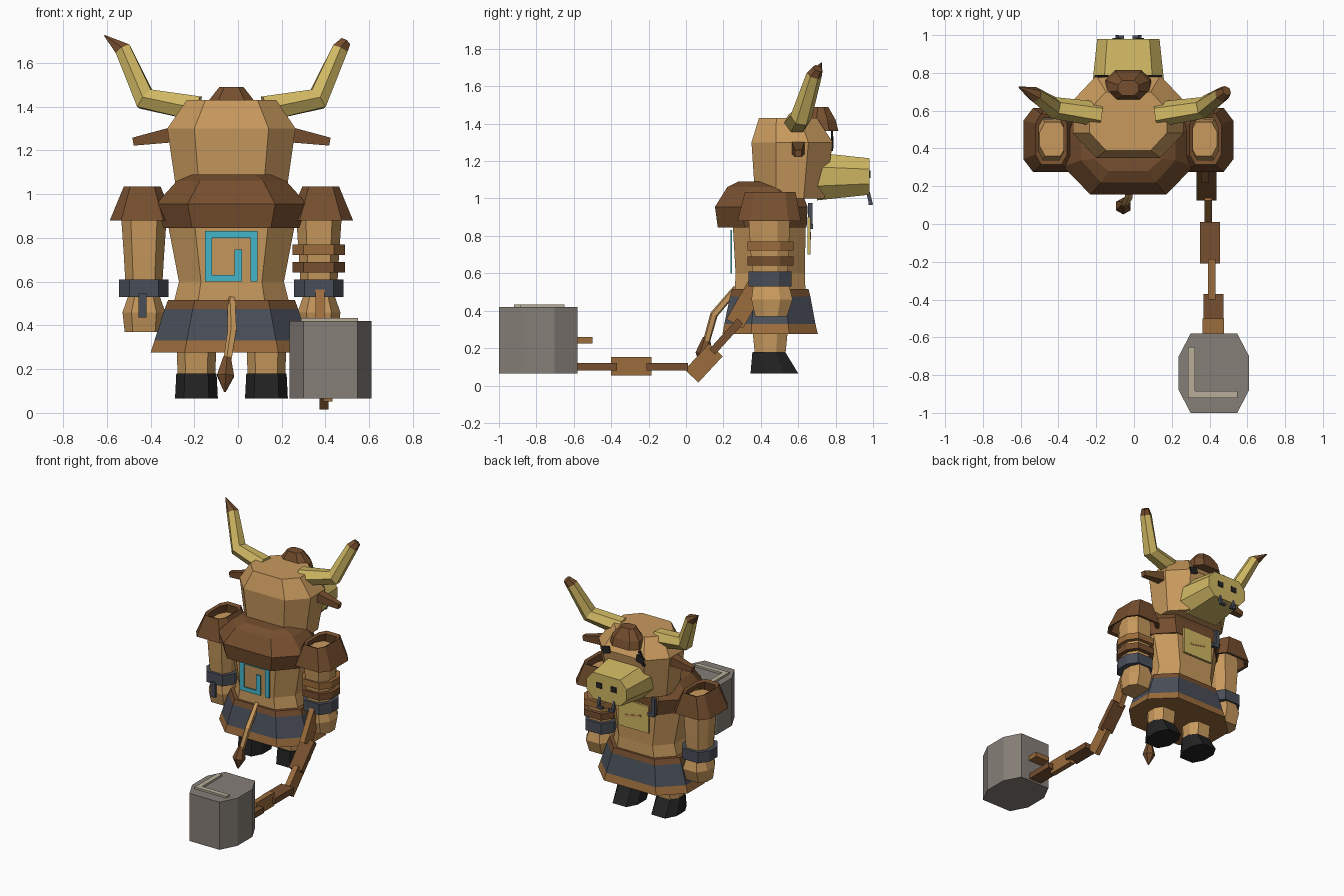
import bpy, bmesh, math
from mathutils import Vector, Matrix

CX = -0.03  # centre line of the body
COLOURS = {
    "tan": (0.58, 0.32, 0.11), "brown": (0.18, 0.078, 0.028), "horn_yellow": (0.63, 0.48, 0.125),
    "stone_grey": (0.235, 0.21, 0.185), "slate": (0.066, 0.076, 0.098), "black": (0.017, 0.017, 0.018),
    "teal": (0.06, 0.47, 0.6), "bronze": (0.33, 0.15, 0.045), "beige": (0.48, 0.42, 0.32),
}
MATS = {}
for n, c in COLOURS.items():
    MATS[n] = bpy.data.materials.new(n)
    MATS[n].diffuse_color = (*c, 1)


def finish(name, bm, mats):
    bmesh.ops.recalc_face_normals(bm, faces=bm.faces)
    me = bpy.data.meshes.new(name)
    bm.to_mesh(me)
    bm.free()
    for m in mats:
        me.materials.append(MATS[m])
    ob = bpy.data.objects.new(name, me)
    bpy.context.collection.objects.link(ob)
    return ob


def skin(name, loops, mats, closed=False):
    """Join vertex loops; one material, or one for each band."""
    bm = bmesh.new()
    rings = [[bm.verts.new(p) for p in lp] for lp in loops]
    names = list(dict.fromkeys(mats))
    pairs = list(zip(rings, rings[1:])) + ([(rings[-1], rings[0])] if closed else [])
    for i, (a, b) in enumerate(pairs):
        for j in range(len(a)):
            k = (j + 1) % len(a)
            f = bm.faces.new((a[j], a[k], b[k], b[j]))
            f.material_index = names.index(mats[min(i, len(mats) - 1)])
    if not closed:
        bm.faces.new(rings[0]).material_index = names.index(mats[0])
        bm.faces.new(rings[-1]).material_index = names.index(mats[-1])
    return finish(name, bm, names)


def octagon(cx, z, hx, y0, y1, kx=0.58, ky=0.4):
    cy, hy = (y0 + y1) / 2, (y1 - y0) / 2
    return [(cx + x * hx, cy + y * hy, z) for x, y in
            ((kx, -1), (1, -ky), (1, ky), (kx, 1), (-kx, 1), (-1, ky), (-1, -ky), (-kx, -1))]


def loft(name, rings, *mats, cx=CX, closed=False, kx=0.58, ky=0.4):
    return skin(name, [octagon(cx, *r, kx, ky) for r in rings], mats, closed)


def tube(name, path, mats, sides=6):
    """Path of (x, y, z, radius)."""
    pts = [Vector(p[:3]) for p in path]
    loops = []
    for i, p in enumerate(pts):
        t = (pts[min(i + 1, len(pts) - 1)] - pts[max(i - 1, 0)]).normalized()
        u = t.cross(Vector((0, 1, 0))).normalized()
        v = t.cross(u)
        ang = [2 * math.pi * (j + 0.5) / sides for j in range(sides)]
        loops.append([p + path[i][3] * (u * math.cos(a) + v * math.sin(a)) for a in ang])
    return skin(name, loops, mats)


def box(name, c, size, mat, rx=0, ry=0, rz=0):
    bm = bmesh.new()
    rot = Matrix.Rotation(rz, 4, 'Z') @ Matrix.Rotation(ry, 4, 'Y') @ Matrix.Rotation(rx, 4, 'X')
    bmesh.ops.create_cube(bm, size=1, matrix=Matrix.Translation(c) @ rot @ Matrix.Diagonal((*size, 1)))
    return finish(name, bm, [mat])


# torso, skirt and fur mantle
loft("torso", [(0.48, 0.27, 0.26, 0.64), (0.60, 0.24, 0.265, 0.635),
               (0.86, 0.29, 0.25, 0.64), (1.0, 0.24, 0.28, 0.6)], "tan")
loft("skirt", [(0.275, 0.37, 0.195, 0.705), (0.33, 0.352, 0.205, 0.692), (0.475, 0.305, 0.235, 0.665),
               (0.515, 0.29, 0.245, 0.655)], "bronze", "slate", "brown")
loft("mantle", [(0.845, 0.31, 0.17, 0.645), (0.955, 0.345, 0.155, 0.65), (1.06, 0.25, 0.22, 0.61),
                (1.09, 0.18, 0.28, 0.5)], "brown")

# head and muzzle
loft("head", [(1.0, 0.25, 0.37, 0.74), (1.30, 0.293, 0.35, 0.785), (1.43, 0.205, 0.39, 0.70)], "tan")
loft("hair_tuft", [(1.36, 0.12, 0.65, 0.815), (1.42, 0.11, 0.655, 0.80), (1.49, 0.055, 0.68, 0.76)], "brown")


def muzzle_ring(y, hx, z0, z1):
    return [(x, y, z) for x, z, _ in octagon(CX, 0, hx, z0, z1, 0.68, 0.4)]


skin("muzzle", [muzzle_ring(0.70, 0.195, 0.99, 1.245), muzzle_ring(0.98, 0.165, 1.02, 1.215)], ["horn_yellow"])

for s, side in ((-1, "left"), (1, "right")):
    # face details
    box(side + "_eye", (CX + s * 0.14, 0.784, 1.30), (0.065, 0.009, 0.05), "black", ry=s * 0.25)
    box(side + "_nostril", (CX + s * 0.06, 0.981, 1.13), (0.045, 0.009, 0.04), "black")
    box(side + "_nose_ring", (CX + s * 0.06, 0.98, 1.005), (0.018, 0.02, 0.08), "slate", rx=0.25)
    box(side + "_nose_ring_end", (CX + s * 0.045, 0.987, 0.975), (0.045, 0.02, 0.018), "slate")
    tube(side + "_ear", [(CX + s * 0.25, 0.6, 1.275, 0.052), (CX + s * 0.45, 0.6, 1.24, 0.026)], ["brown"], 4)
    # horns, with one tip broken off
    tip = (CX + s * 0.58, 0.725, 1.725, 0.003) if s < 0 else (CX + 0.52, 0.705, 1.695, 0.028)
    tube(side + "_horn", [(CX + s * 0.15, 0.58, 1.39, 0.066), (CX + s * 0.395, 0.615, 1.435, 0.058),
                          (CX + s * 0.495, 0.685, 1.66, 0.042), tip],
         ["horn_yellow", "horn_yellow", "brown"])
    # legs and hooves
    lx = CX + s * 0.16
    loft(side + "_leg", [(0.15, 0.085, 0.37, 0.53), (0.40, 0.095, 0.345, 0.555)], "tan", cx=lx)
    loft(side + "_hoof", [(0.065, 0.098, 0.345, 0.60), (0.18, 0.092, 0.355, 0.53)], "black", cx=lx)
    # arms
    ax = CX + s * 0.40
    loft(side + "_arm", [(0.55, 0.082, 0.36, 0.54), (0.72, 0.092, 0.345, 0.55), (0.88, 0.103, 0.335, 0.555),
                         (0.98, 0.07, 0.36, 0.54)], "tan", cx=ax)
    loft(side + "_bracer", [(0.53, 0.113, 0.335, 0.565), (0.61, 0.113, 0.335, 0.565)], "slate", cx=ax)
    loft(side + "_hand", [(0.37, 0.088, 0.37, 0.54), (0.46, 0.098, 0.35, 0.57), (0.54, 0.07, 0.36, 0.55)],
         "tan", cx=ax)
    # open-topped shoulder pad
    loft(side + "_shoulder_pad", [(0.88, 0.148, 0.275, 0.615), (1.035, 0.084, 0.315, 0.585),
                                  (1.025, 0.066, 0.34, 0.56), (0.885, 0.13, 0.30, 0.59)],
         "brown", cx=CX + s * 0.408, closed=True, kx=0.65, ky=0.6)

# arm bands and bracer strap
for i, z in enumerate((0.745, 0.665)):
    loft(f"arm_band_{i}", [(z - 0.024, 0.12, 0.33, 0.575), (z + 0.024, 0.12, 0.33, 0.575)],
         "bronze" if i == 0 else "brown", cx=CX + 0.40)
box("bracer_strap", (-0.437, 0.335, 0.49), (0.036, 0.02, 0.11), "slate")
box("brow_scar", (CX - 0.15, 0.78, 1.31), (0.022, 0.01, 0.11), "black", ry=0.35)

# chest plate and hanging clasp
tilted = box("chest_plate", (CX, 0.657, 0.80), (0.25, 0.016, 0.20), "horn_yellow")
box("chest_groove", (CX, 0.666, 0.80), (0.13, 0.006, 0.014), "tan", ry=0.2)
box("mantle_clasp", (CX - 0.17, 0.665, 0.91), (0.03, 0.024, 0.13), "slate")
box("mantle_clasp_foot", (CX - 0.15, 0.667, 0.85), (0.05, 0.022, 0.025), "slate")

# angular spiral painted on the back: x0, x1, z0, z1
for i, (x0, x1, z0, z1) in enumerate(((-0.152, -0.118, 0.6, 0.832), (-0.118, 0.09, 0.80, 0.832),
                                      (0.058, 0.09, 0.6, 0.80), (-0.118, 0.018, 0.6, 0.63),
                                      (-0.016, 0.018, 0.63, 0.748))):
    box(f"back_spiral_{i}", ((x0 + x1) / 2, 0.242, (z0 + z1) / 2), (x1 - x0, 0.009, z1 - z0), "teal")

# tail
tube("tail", [(CX, 0.27, 0.52, 0.02), (CX + 0.005, 0.15, 0.38, 0.022), (CX - 0.02, 0.105, 0.22, 0.02)], ["tan"], 5)
tube("tail_tuft", [(-0.05, 0.11, 0.255, 0.02), (-0.057, 0.095, 0.17, 0.045), (-0.06, 0.085, 0.095, 0.004)],
     ["brown"], 6)

# chain: alternating upright and flat links, from hand to weight (y, z at both ends)
links = [((0.385, 0.55), (0.26, 0.33)), ((0.29, 0.345), (0.14, 0.18)), ((0.16, 0.19), (0.03, 0.05)),
         ((0.01, 0.10), (-0.21, 0.10)), ((-0.185, 0.103), (-0.40, 0.103)), ((-0.37, 0.10), (-0.60, 0.10))]
for i, ((ya, za), (yb, zb)) in enumerate(links):
    flat = i % 2
    length = math.hypot(ya - yb, za - zb)
    box(f"chain_link_{i}", (0.375 + 0.009 * i, (ya + yb) / 2, (za + zb) / 2),
        (0.105 if flat else 0.04, length, 0.042 if flat else 0.10),
        "brown" if flat else "bronze", rx=math.atan2(za - zb, ya - yb))
box("weight_handle", (0.42, -0.55, 0.242), (0.115, 0.10, 0.035), "bronze")

# stone weight with a corner mark on top
loft("stone_weight", [(0.065, 0.187, -1.0, -0.58), (0.42, 0.187, -1.0, -0.58)], "stone_grey",
     cx=0.423, kx=0.66, ky=0.42)
box("weight_mark_long", (0.305, -0.785, 0.425), (0.036, 0.27, 0.018), "beige")
box("weight_mark_short", (0.436, -0.902, 0.425), (0.226, 0.036, 0.018), "beige")
